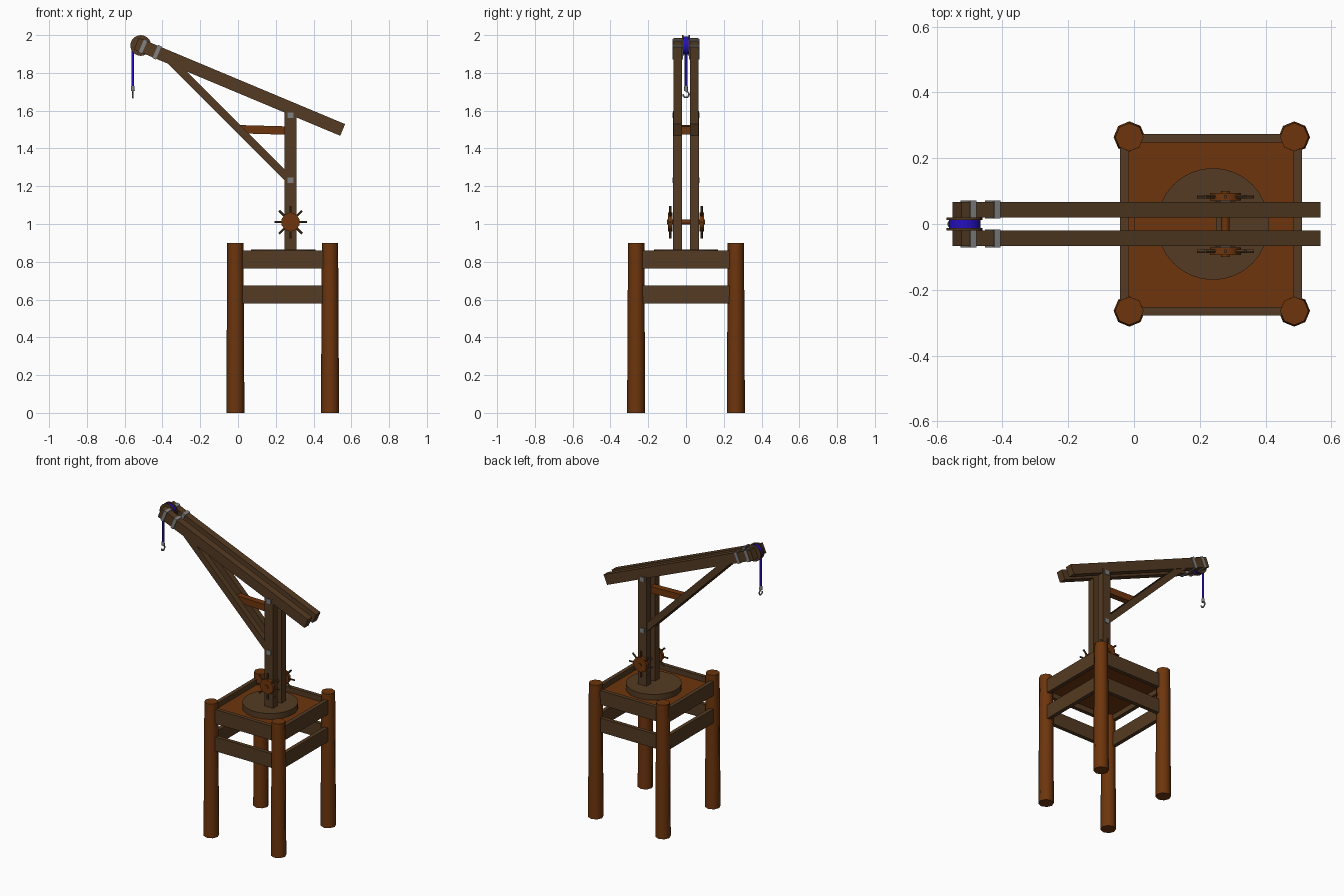
import bpy, bmesh, math
from mathutils import Vector, Matrix

if "Cube" in bpy.data.objects:
    bpy.data.objects.remove(bpy.data.objects["Cube"])


def mat(name, rgb):
    m = bpy.data.materials.new(name)
    m.diffuse_color = (*rgb, 1)
    m.use_nodes = True
    m.node_tree.nodes["Principled BSDF"].inputs["Base Color"].default_value = m.diffuse_color
    return m


ORANGE = mat("red_brown_wood", (0.155, 0.036, 0.004))
DARK = mat("dark_wood", (0.088, 0.043, 0.016))
BLUE = mat("blue_rope", (0.018, 0.005, 0.52))
GREY = mat("grey_metal", (0.22, 0.22, 0.22))


def finish(name, bm, material, smooth=False):
    me = bpy.data.meshes.new(name)
    bmesh.ops.recalc_face_normals(bm, faces=bm.faces)
    bm.to_mesh(me)
    bm.free()
    ob = bpy.data.objects.new(name, me)
    bpy.context.collection.objects.link(ob)
    me.materials.append(material)
    if smooth:
        bpy.ops.object.select_all(action='DESELECT')
        ob.select_set(True)
        bpy.context.view_layer.objects.active = ob
        bpy.ops.object.shade_smooth_by_angle(angle=math.radians(50))
    return ob


def box(name, lo, hi, material):
    bm = bmesh.new()
    lo, hi = Vector(lo), Vector(hi)
    bmesh.ops.create_cube(bm, size=1, matrix=Matrix.Translation((lo + hi) / 2)
                          @ Matrix.Diagonal((*(hi - lo), 1)))
    return finish(name, bm, material)


def beam(name, a, b, thick, y0, y1, material):
    """Rectangular beam in the xz plane from a to b, spanning y0..y1."""
    a, b = Vector(a), Vector(b)
    d = (b - a).normalized()
    n = Vector((-d.y, d.x)) * thick / 2
    bm = bmesh.new()
    loops = [[bm.verts.new((p.x, y, p.y)) for p in (a - n, b - n, b + n, a + n)] for y in (y0, y1)]
    bm.faces.new(loops[0])
    bm.faces.new(loops[1])
    for i in range(4):
        j = (i + 1) % 4
        bm.faces.new((loops[0][i], loops[0][j], loops[1][j], loops[1][i]))
    return finish(name, bm, material)


def cyl(name, a, b, r1, r2, sides, material, smooth=True):
    a, b = Vector(a), Vector(b)
    d = b - a
    bm = bmesh.new()
    rot = d.to_track_quat('Z', 'Y').to_matrix().to_4x4()
    bmesh.ops.create_cone(bm, cap_ends=True, segments=sides, radius1=r1, radius2=r2,
                          depth=d.length, matrix=Matrix.Translation((a + b) / 2) @ rot)
    return finish(name, bm, material, smooth)


# Four round legs
for x in (-0.014, 0.487):
    for y in (-0.264, 0.264):
        cyl("leg", (x, y, 0), (x, y, 0.9), 0.048, 0.043, 8, ORANGE)

# Two rings of rails, deck and turntable
for z0, z1 in ((0.765, 0.86), (0.58, 0.675)):
    for y in (-0.265, 0.26):
        box("long_rail", (0, y - 0.013, z0), (0.475, y + 0.013, z1), DARK)
    for x in (-0.03, 0.497):
        box("side_rail", (x - 0.013, -0.25, z0), (x + 0.013, 0.25, z1), DARK)
box("deck", (-0.025, -0.258, 0.80), (0.49, 0.255, 0.825), ORANGE)
cyl("turntable", (0.24, 0, 0.82), (0.24, 0, 0.864), 0.17, 0.17, 32, DARK)

# Boom axis
A, B = Vector((-0.538, 1.955)), Vector((0.554, 1.498))
AX = (B - A).normalized()

for s in (-1, 1):
    # Posts, boom beams and diagonal braces in pairs
    box("post", (0.246, min(s * .021, s * .068), 0.86), (0.309, max(s * .021, s * .068), 1.597), DARK)
    beam("boom", A, B, 0.067, s * 0.02, s * 0.067, DARK)
    beam("brace", (-0.40, 1.907), (0.265, 1.242), 0.042, s * 0.022, s * 0.062, DARK)
    # Metal straps and bolt plates
    for dist in (0.038, 0.118):
        p = A + AX * dist
        beam("strap", p - AX * 0.01, p + AX * 0.01, 0.076, s * 0.016, s * 0.071, GREY)
    for z in (1.576, 1.232):
        y = sorted((s * 0.066, s * 0.072))
        box("bolt_plate", (0.263, y[0], z - 0.015), (0.293, y[1], z + 0.015), GREY)
    # Hand wheel with eight spokes
    c = Vector((0.278, s * 0.083, 1.01))
    e = Vector((0, 0.011, 0))
    cyl("hand_wheel", c - e, c + e, 0.05, 0.05, 10, ORANGE)
    for i in range(8):
        t = i * math.pi / 4
        d = Vector((math.cos(t), 0, math.sin(t)))
        cyl("wheel_spoke", c + d * 0.03, c + d * 0.086, 0.006, 0.006, 6, DARK)
    # Pulley flanges
    cyl("pulley_flange", (-0.515, s * 0.012, 1.945), (-0.515, s * 0.02, 1.945), 0.055, 0.055, 20, DARK)

cyl("winch_axle", (0.278, -0.1, 1.01), (0.278, 0.1, 1.01), 0.013, 0.013, 8, ORANGE)
beam("spacer_bar", (0.0, 1.502), (0.25, 1.495), 0.044, -0.021, 0.021, ORANGE)

# Rope wound on the pulley, hanging rope
cyl("pulley_rope", (-0.515, -0.013, 1.945), (-0.515, 0.013, 1.945), 0.048, 0.048, 20, BLUE)
cyl("hanging_rope", (-0.557, 0, 1.945), (-0.557, 0, 1.72), 0.007, 0.007, 8, BLUE)

# Hook: bent tube in the yz plane
cu = bpy.data.curves.new("hook", 'CURVE')
cu.dimensions = '3D'
cu.bevel_depth = 0.005
cu.bevel_resolution = 1
cu.use_fill_caps = True
sp = cu.splines.new('POLY')
path = [(0, 1.725), (0, 1.702)]
path += [(0.016 * math.cos(t), 1.686 + 0.016 * math.sin(t))
         for t in (math.radians(90 - k * 30) for k in range(10))]
sp.points.add(len(path) - 1)
for p, (y, z) in zip(sp.points, path):
    p.co = (-0.557, y, z, 1)
cu.materials.append(GREY)
bpy.context.collection.objects.link(bpy.data.objects.new("hook", cu))
cyl("hook_eye", (-0.557, 0, 1.705), (-0.557, 0, 1.73), 0.011, 0.009, 10, GREY)
